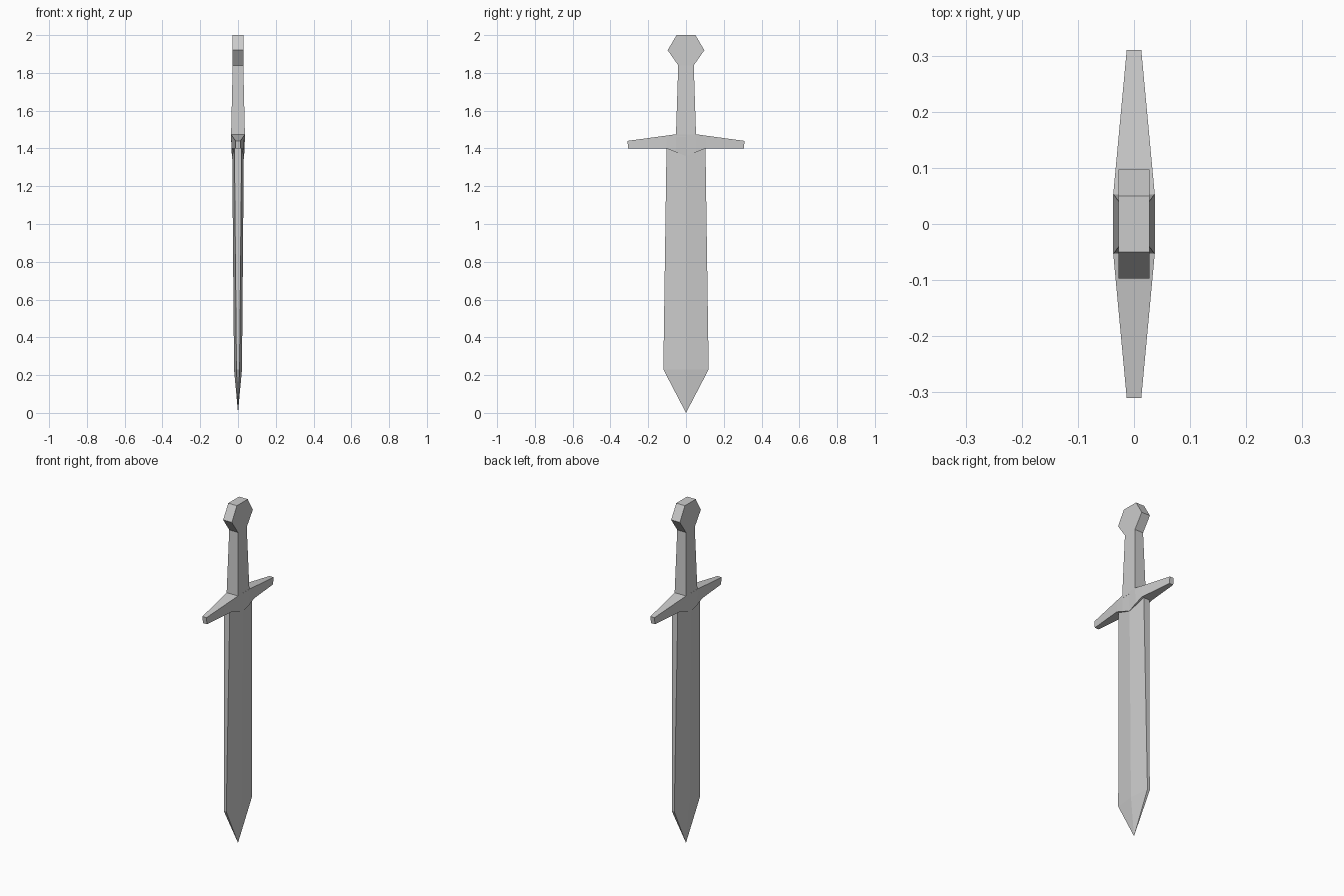
import bpy, bmesh

if "Cube" in bpy.data.objects:
    bpy.data.objects.remove(bpy.data.objects["Cube"])


def loft(name, rings):
    """Skin a list of equal-length point rings into a closed flat-shaded solid."""
    bm = bmesh.new()
    loops = [[bm.verts.new(p) for p in ring] for ring in rings]
    for a, b in zip(loops, loops[1:]):
        n = len(a)
        for i in range(n):
            j = (i + 1) % n
            bm.faces.new((a[i], a[j], b[j], b[i]))
    bm.faces.new(loops[0])
    bm.faces.new(loops[-1])
    bmesh.ops.remove_doubles(bm, verts=bm.verts, dist=1e-5)
    bmesh.ops.recalc_face_normals(bm, faces=bm.faces)
    mesh = bpy.data.meshes.new(name)
    bm.to_mesh(mesh)
    bm.free()
    obj = bpy.data.objects.new(name, mesh)
    bpy.context.collection.objects.link(obj)
    return obj


def blade_ring(z, width, ridge, edge):
    return [(ridge, 0, z), (edge, width, z), (-edge, width, z),
            (-ridge, 0, z), (-edge, -width, z), (edge, -width, z)]


def box_ring(z, x, y):
    return [(x, y, z), (-x, y, z), (-x, -y, z), (x, -y, z)]


def guard_ring(y_low, y_top, x_low, x_top, z_low, z_top):
    return [(x_low, y_low, z_low), (x_top, y_top, z_top),
            (-x_top, y_top, z_top), (-x_low, y_low, z_low)]


# Blade: ridged faces, blunt edges, pointed tip
loft("blade", [
    blade_ring(0.0, 1e-6, 1e-6, 1e-6),
    blade_ring(0.23, 0.12, 0.021, 0.008),
    blade_ring(1.41, 0.103, 0.031, 0.019),
])

# Grip flaring out into a flat hexagonal pommel
loft("grip_and_pommel", [
    box_ring(1.46, 0.0365, 0.053),
    box_ring(1.475, 0.0365, 0.053),
    box_ring(1.84, 0.028, 0.041),
    box_ring(1.92, 0.028, 0.097),
    box_ring(2.0, 0.028, 0.05),
])

# Crossguard: tapered arms with a shallow V dipping onto the blade
half = [(0.306, 0.31, 0.013, 0.013, 1.40, 1.44),
        (0.103, 0.103, 0.0323, 0.0323, 1.40, 1.468),
        (0.053, 0.053, 0.034, 0.037, 1.38, 1.475)]
right = [guard_ring(*s) for s in half]
left = [guard_ring(-s[0], -s[1], *s[2:]) for s in reversed(half)]
loft("crossguard", right + [guard_ring(0, 0, 0.031, 0.037, 1.36, 1.475)] + left)
